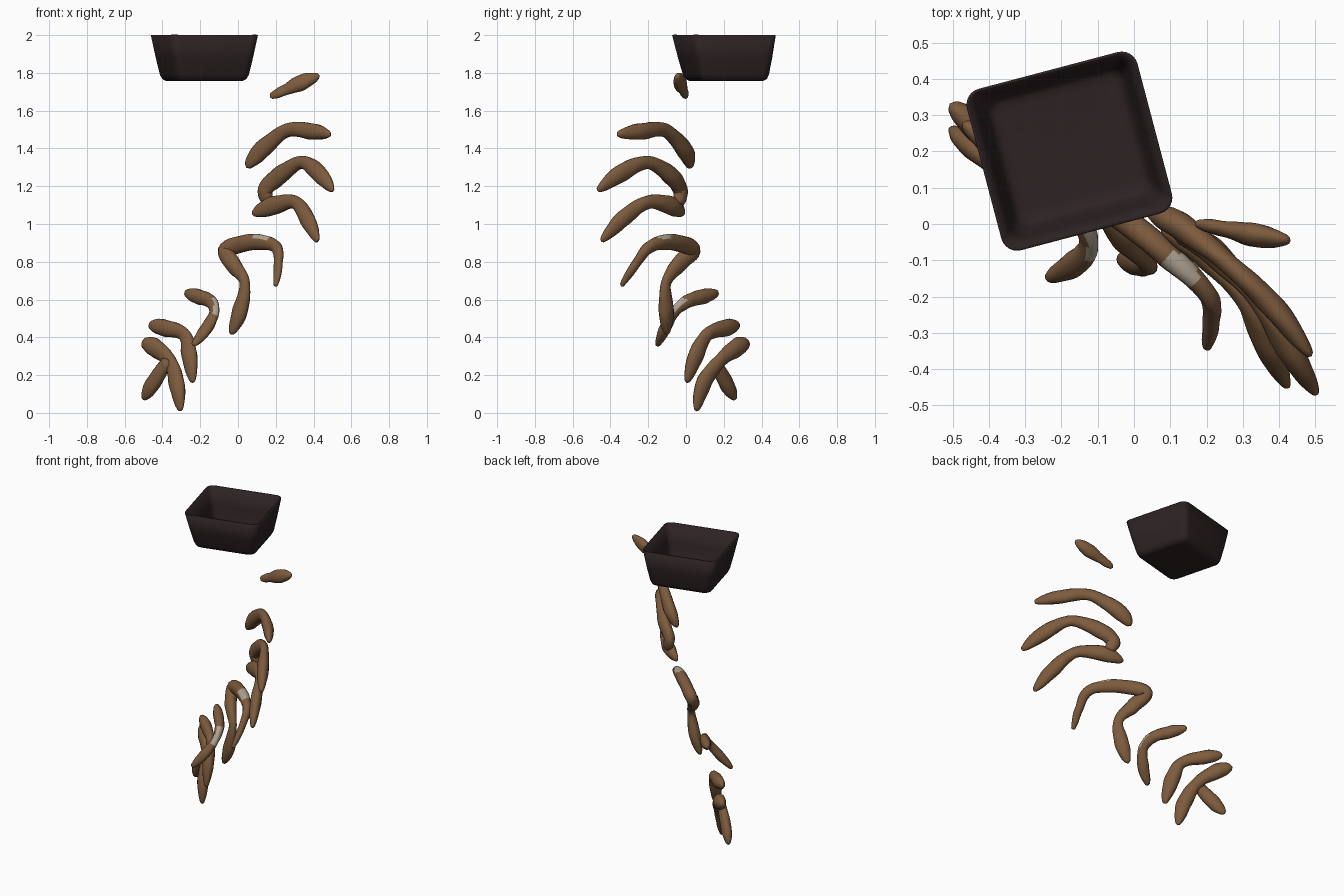
import bpy, bmesh, math, random
from mathutils import Vector

if "Cube" in bpy.data.objects:
    bpy.data.objects.remove(bpy.data.objects["Cube"])

random.seed(4)


def material(name, rgb):
    m = bpy.data.materials.new(name)
    m.diffuse_color = (*rgb, 1)
    m.use_nodes = True
    m.node_tree.nodes["Principled BSDF"].inputs["Base Color"].default_value = m.diffuse_color
    return m


BROWN = material("root_brown", (0.205, 0.105, 0.047))
PALE = material("pale_patch", (0.43, 0.36, 0.29))
DARK = material("dark_brown_tray", (0.026, 0.016, 0.017))


def finish(bm, name, mats):
    bm.normal_update()
    me = bpy.data.meshes.new(name)
    bm.to_mesh(me)
    bm.free()
    for m in mats:
        me.materials.append(m)
    for p in me.polygons:
        p.use_smooth = True
    ob = bpy.data.objects.new(name, me)
    bpy.context.collection.objects.link(ob)
    return ob


def spline(p, i, s):
    # Catmull-Rom position on segment i
    a, b, c = p[max(i - 1, 0)], p[i], p[i + 1]
    d = p[min(i + 2, len(p) - 1)]
    return 0.5 * (2 * b + (c - a) * s + (2 * a - 5 * b + 4 * c - d) * s * s
                  + (3 * b - a - 3 * c + d) * s ** 3)


def root(name, pts, flat=0.75, patches=()):
    """Lumpy swept root; pts = (x, y, z, radius), flattened across the fall plane."""
    P = [Vector(q[:3]) for q in pts]
    R = [q[3] for q in pts]
    n, steps, sides = len(P) - 1, 9, 14
    path = []
    for i in range(n):
        for k in range(steps):
            s = k / steps
            if i == 0:
                w = math.sin(s * math.pi / 2)
            elif i == n - 1:
                w = 1 - math.cos(s * math.pi / 2)
            else:
                w = s * s * (3 - 2 * s)
            path.append((spline(P, i, s), R[i] + (R[i + 1] - R[i]) * w))
    path.append((P[-1], R[-1]))
    bm = bmesh.new()
    rings = []
    across = Vector((0.68, 0.73, 0))
    ph = random.random() * 6
    for j, (c, r) in enumerate(path):
        t = (path[min(j + 1, len(path) - 1)][0] - path[max(j - 1, 0)][0]).normalized()
        u = (across - t * across.dot(t)).normalized()
        v = t.cross(u)
        ring = []
        for k in range(sides):
            a = 2 * math.pi * k / sides
            lump = 1 + 0.05 * math.sin(3 * a + j * 0.5 + ph) * math.sin(j * 0.45 + ph)
            ring.append(bm.verts.new(c + (u * math.cos(a) * flat + v * math.sin(a)) * r * lump))
        rings.append(ring)
    for A, B in zip(rings, rings[1:]):
        for k in range(sides):
            bm.faces.new((A[k], A[(k + 1) % sides], B[(k + 1) % sides], B[k]))
    # rounded tips
    for ring, end, prev in ((rings[0], path[0], path[1]), (rings[-1], path[-1], path[-2])):
        tip = bm.verts.new(end[0] + (end[0] - prev[0]).normalized() * end[1] * 0.5)
        for k in range(sides):
            bm.faces.new((ring[k], ring[(k + 1) % sides], tip))
    bmesh.ops.recalc_face_normals(bm, faces=bm.faces)
    # pale worn patches: faces near a spot that look the given way
    for spot, rad, way in patches:
        for f in bm.faces:
            if (f.calc_center_median() - Vector(spot)).length < rad and f.normal.dot(Vector(way)) > 0.45:
                f.material_index = 1
    return finish(bm, name, [BROWN, PALE])


T = 0.014
# falling roots, top to bottom
root("root_top", [(0.175, 0.0, 1.675, T), (0.24, -0.012, 1.705, .028), (0.33, -0.03, 1.745, .043),
                  (0.425, -0.045, 1.785, T)])
root("root_second", [(0.05, 0.025, 1.305, .018), (0.125, -0.005, 1.39, .05), (0.26, -0.11, 1.495, .037),
                     (0.385, -0.23, 1.49, .044), (0.485, -0.36, 1.475, T)])
root("root_third", [(0.165, -0.035, 1.11, .03), (0.145, -0.03, 1.18, .045), (0.215, -0.075, 1.25, .05),
                    (0.335, -0.2, 1.325, .035), (0.425, -0.34, 1.27, .048), (0.5, -0.465, 1.18, T)])
root("root_fourth", [(0.08, -0.015, 1.055, T), (0.185, -0.075, 1.095, .05), (0.3, -0.2, 1.115, .036),
                     (0.365, -0.33, 1.03, .046), (0.42, -0.445, 0.912, T)])
root("root_fifth", [(0.2, -0.34, 0.675, .012), (0.213, -0.27, 0.78, .026), (0.2, -0.19, 0.88, .033),
                    (0.08, -0.075, 0.905, .044), (-0.06, 0.035, 0.865, .046), (-0.03, -0.035, 0.79, .046),
                    (0.035, -0.105, 0.69, .03), (0.01, -0.105, 0.54, .045), (-0.035, -0.1, 0.42, T)],
     0.8, [((0.13, -0.13, 0.94), .05, (0, -0.2, 1))])
root("root_sixth", [(-0.275, 0.165, 0.635, .016), (-0.21, 0.09, 0.615, .04), (-0.145, 0.01, 0.59, .036),
                    (-0.125, -0.06, 0.535, .03), (-0.165, -0.11, 0.45, .036), (-0.235, -0.15, 0.36, T)],
     0.8, [((-0.12, -0.045, 0.555), .065, (0.6, -0.7, 0.4))])
# tangled roots at the bottom
root("root_bottom_arch", [(-0.465, 0.275, 0.465, .018), (-0.39, 0.215, 0.45, .045), (-0.285, 0.115, 0.415, .036),
                          (-0.258, 0.055, 0.31, .047), (-0.24, 0.005, 0.165, T)])
root("root_bottom_long", [(-0.5, 0.325, 0.37, .022), (-0.44, 0.27, 0.345, .05), (-0.36, 0.18, 0.275, .038),
                          (-0.325, 0.095, 0.16, .047), (-0.305, 0.055, 0.015, T)])
root("root_bottom_short", [(-0.5, 0.26, 0.075, T), (-0.45, 0.215, 0.155, .044), (-0.375, 0.155, 0.27, .032)])


# open tapered tray with rounded corners, turned about 15 degrees
def tray():
    bm = bmesh.new()
    levels = [(1.756, .15, .14, .0), (1.758, .175, .165, .03), (1.768, .192, .182, .04),
              (1.79, .203, .192, .045), (1.88, .221, .21, .045), (2.0, .243, .23, .045)]
    ang = math.radians(14.8)
    rings = []
    for z, a, b, rad in levels:
        rad = max(rad, 0.02)
        ring = []
        cy = 0.213 - (z - 1.756) * 0.05
        for q, (sx, sy) in enumerate(((1, 1), (-1, 1), (-1, -1), (1, -1))):
            for k in range(7):
                th = (q + k / 6) * math.pi / 2
                x = sx * (a - rad) + rad * math.cos(th)
                y = sy * (b - rad) + rad * math.sin(th)
                ring.append(bm.verts.new((x * math.cos(ang) - y * math.sin(ang) - 0.178,
                                          x * math.sin(ang) + y * math.cos(ang) + cy, z)))
        rings.append(ring)
    n = len(rings[0])
    bm.faces.new(rings[0][::-1])
    for A, B in zip(rings, rings[1:]):
        for k in range(n):
            bm.faces.new((A[k], A[(k + 1) % n], B[(k + 1) % n], B[k]))
    ob = finish(bm, "tray", [DARK])
    s = ob.modifiers.new("wall", 'SOLIDIFY')
    s.thickness = 0.008
    s.offset = -1


tray()
